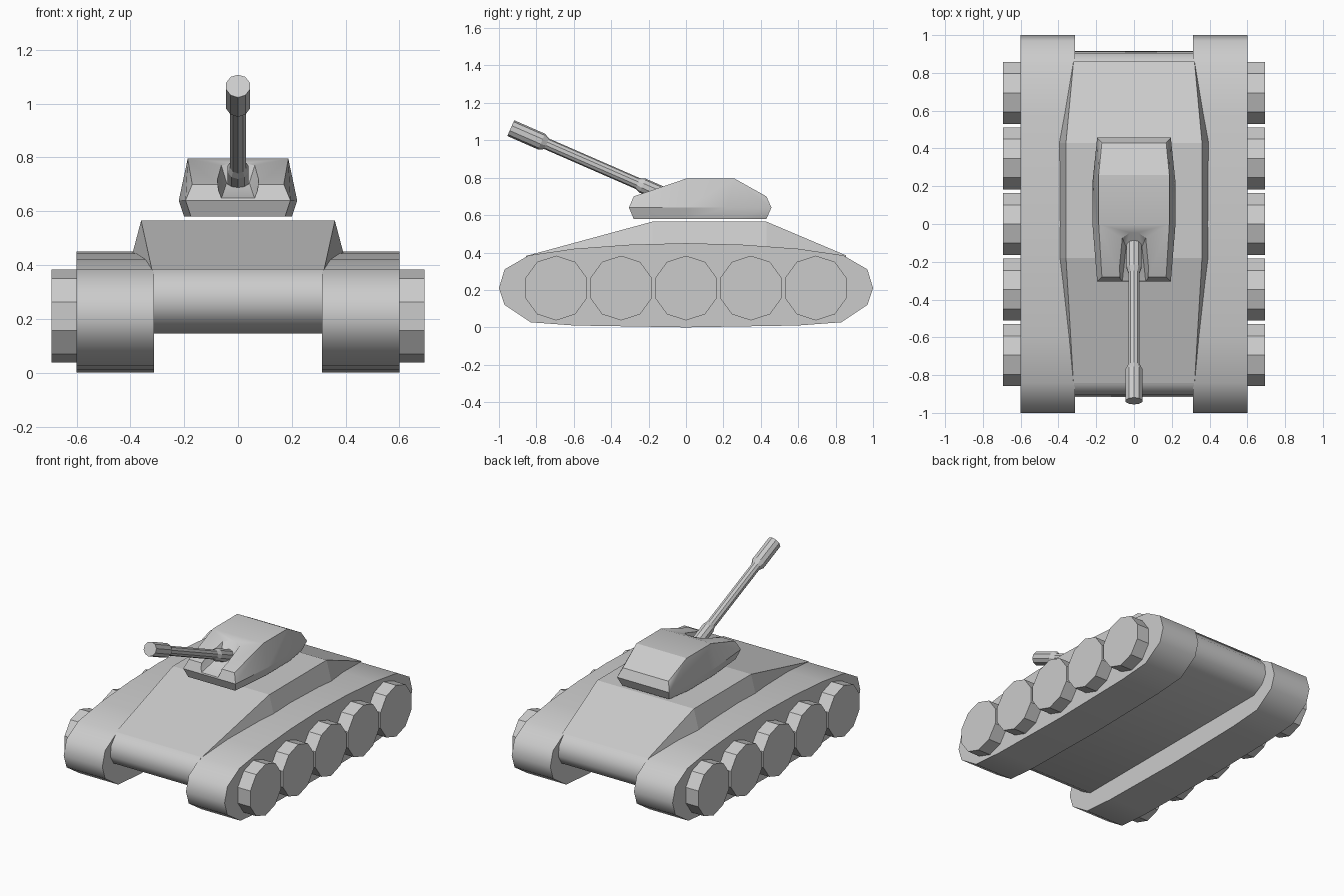
import bpy, bmesh
from math import sin, cos, pi, radians
from mathutils import Vector

if "Cube" in bpy.data.objects:
    bpy.data.objects.remove(bpy.data.objects["Cube"])


def finish(name, bm, smooth=None):
    bmesh.ops.recalc_face_normals(bm, faces=bm.faces)
    me = bpy.data.meshes.new(name)
    bm.to_mesh(me)
    bm.free()
    ob = bpy.data.objects.new(name, me)
    bpy.context.collection.objects.link(ob)
    if smooth:
        shade(me, smooth)
    return ob


def shade(me, angle):
    me.shade_smooth()
    me.set_sharp_from_angle(angle=radians(angle))


def extrude_x(name, profile, x0, x1, smooth=None):
    """Extrude a (y, z) outline between two x positions."""
    bm = bmesh.new()
    a = [bm.verts.new((x0, y, z)) for y, z in profile]
    b = [bm.verts.new((x1, y, z)) for y, z in profile]
    bm.faces.new(a)
    bm.faces.new(b)
    n = len(a)
    for i in range(n):
        j = (i + 1) % n
        bm.faces.new((a[i], a[j], b[j], b[i]))
    return finish(name, bm, smooth)


def hull_mirrored(name, half, smooth=None):
    """Convex solid through points mirrored over x = 0."""
    bm = bmesh.new()
    for x, y, z in half:
        bm.verts.new((x, y, z))
        if x:
            bm.verts.new((-x, y, z))
    bmesh.ops.convex_hull(bm, input=bm.verts)
    loose = [v for v in bm.verts if not v.link_faces]
    bmesh.ops.delete(bm, geom=loose, context='VERTS')
    bmesh.ops.dissolve_limit(bm, angle_limit=radians(1), verts=bm.verts, edges=bm.edges)
    return finish(name, bm, smooth)


# Tracks: rounded long outline, mirrored front to back
front = [(0, 0), (-.60, .01), (-.83, .027), (-.97, .12), (-1, .21),
         (-.97, .31), (-.84, .385), (-.60, .42), (-.30, .442), (0, .45)]
track = front + [(-y, z) for y, z in front[-2:0:-1]]
# Road wheels: ten sides, corner up
wheel = [(.173 * sin(i * pi / 5), .21 + .173 * cos(i * pi / 5)) for i in range(10)]
for side, s in (("left", -1), ("right", 1)):
    extrude_x(f"track_{side}", track, s * .312, s * .60, 50)
    for k in range(5):
        yc = (k - 2) * .347
        extrude_x(f"wheel_{side}_{k + 1}", [(y + yc, z) for y, z in wheel],
                  s * .59, s * .693)

# Lower hull with rounded nose and tail
nose = [(-.80, .145), (-.88, .19), (-.915, .25), (-.905, .32), (-.85, .385)]
extrude_x("lower_hull", nose + [(-y, z) for y, z in reversed(nose)], -.318, .318, 50)

# Sloped upper hull
hull_mirrored("upper_hull", [
    (.36, -.18, .565), (.36, .43, .565),
    (.32, -.85, .383), (.408, -.18, .383), (.408, .43, .383), (.32, .86, .383)])

# Turret body
turret = hull_mirrored("turret", [
    (.175, -.28, .58), (.20, 0, .58), (.20, .26, .58), (.175, .43, .58),
    (.195, -.305, .64), (.22, 0, .64), (.22, .22, .64), (.195, .457, .64),
    (.17, -.28, .70), (.17, .43, .70),
    (.187, 0, .795), (.187, .26, .795)])

# Gun slot cut into the turret front
slot = hull_mirrored("gun_slot_cutter", [
    (.09, -.36, .86), (.09, -.01, .86), (0, .035, .86),
    (.068, -.36, .63), (.042, -.12, .705)])
slot.hide_render = True
mod = turret.modifiers.new("slot", 'BOOLEAN')
mod.operation = 'DIFFERENCE'
mod.solver = 'EXACT'
mod.object = slot
dg = bpy.context.evaluated_depsgraph_get()
cut = bpy.data.meshes.new_from_object(turret.evaluated_get(dg))
turret.modifiers.clear()
turret.data = cut
shade(cut, 28)
bpy.data.objects.remove(slot)

# Gun: stepped ten-sided tube from muzzle back into the turret
tip = Vector((0, -.937, 1.065))
axis = Vector((0, .917, -.40)).normalized()
up = Vector((1, 0, 0)).cross(axis)
steps = [(0, .046), (.18, .046), (.21, .031), (.74, .031), (.77, .041), (.93, .041)]
bm = bmesh.new()
rings = []
for d, r in steps:
    rings.append([bm.verts.new(tip + axis * d + r * (
        Vector((1, 0, 0)) * sin(i * pi / 5) + up * cos(i * pi / 5))) for i in range(10)])
for a, b in zip(rings, rings[1:]):
    for i in range(10):
        j = (i + 1) % 10
        bm.faces.new((a[i], a[j], b[j], b[i]))
bm.faces.new(rings[0])
bm.faces.new(rings[-1])
finish("gun_barrel", bm)
